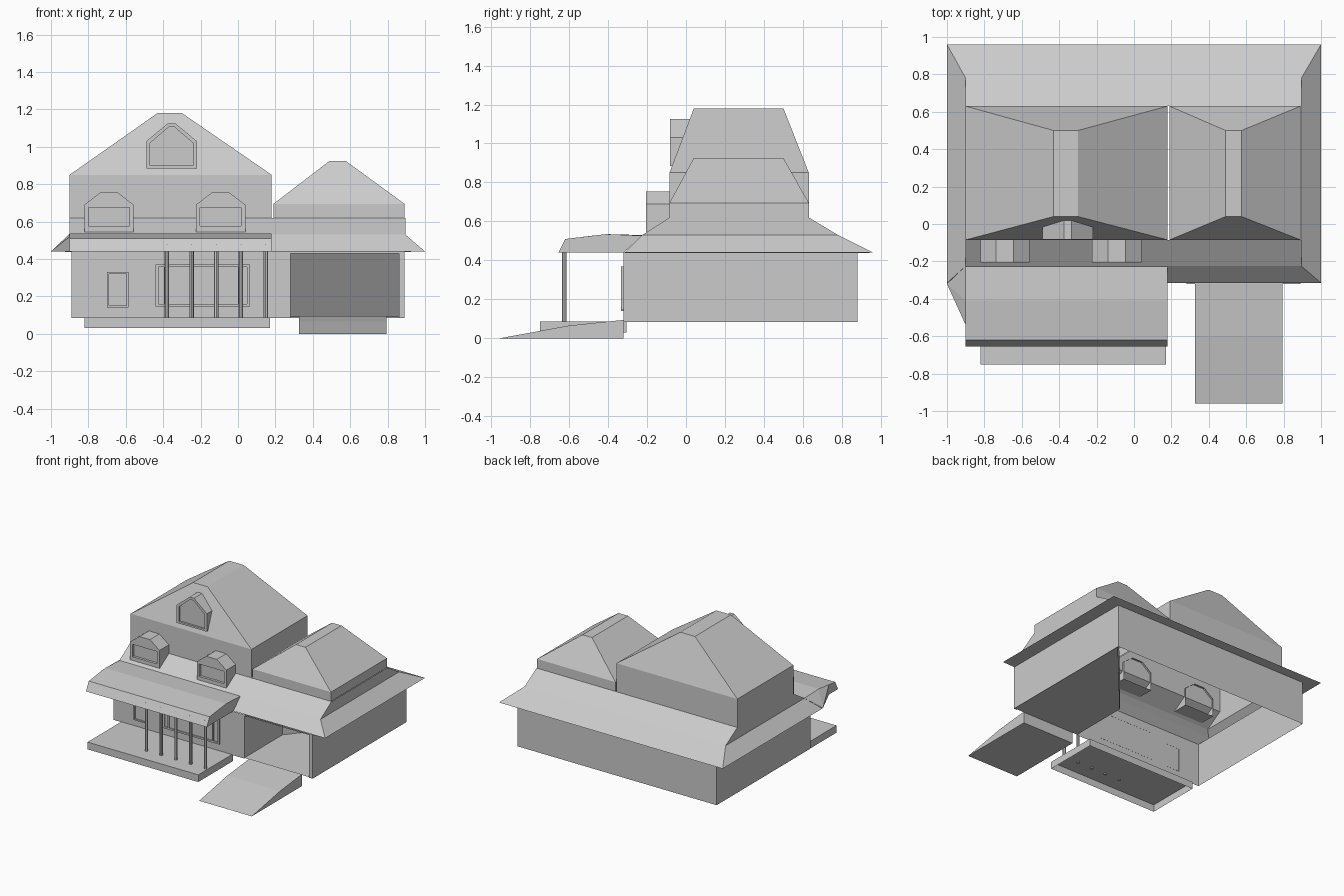
import bpy, bmesh

if "Cube" in bpy.data.objects:
    bpy.data.objects.remove(bpy.data.objects["Cube"])

def make(name, verts, faces):
    me = bpy.data.meshes.new(name)
    me.from_pydata(verts, [], faces)
    bm = bmesh.new()
    bm.from_mesh(me)
    bmesh.ops.recalc_face_normals(bm, faces=bm.faces)
    bm.to_mesh(me)
    bm.free()
    ob = bpy.data.objects.new(name, me)
    bpy.context.collection.objects.link(ob)
    return ob

def prism(name, prof, axis, lo, hi, start=True, end=True):
    """Extrude a 2D outline along x, y or z, with optional end caps."""
    put = {'x': lambda a, b, t: (t, a, b), 'y': lambda a, b, t: (a, t, b),
           'z': lambda a, b, t: (a, b, t)}[axis]
    n = len(prof)
    verts = [put(a, b, t) for t in (lo, hi) for a, b in prof]
    faces = [(i, (i + 1) % n, n + (i + 1) % n, n + i) for i in range(n)]
    if start:
        faces.append(tuple(range(n)))
    if end:
        faces.append(tuple(range(n, 2 * n)))
    return make(name, verts, faces)

def rect(x0, x1, z0, z1):
    return [(x0, z0), (x1, z0), (x1, z1), (x0, z1)]

# Ground floor walls: open shell, front with garage opening
B, E = 0.085, 0.44
make("ground_walls",
     [(x, y, z) for z in (B, E) for x, y in
      ((-.89, -.32), (-.89, .88), (.89, .88), (.89, -.32))],
     [(0, 1, 5, 4), (1, 2, 6, 5), (2, 3, 7, 6)])
front = [(-.89, B), (.28, B), (.28, .43), (.86, .43), (.86, B), (.89, B), (.89, E), (-.89, E)]
make("front_wall", [(x, -.32, z) for x, z in front], [tuple(range(8))])

# Garage floor and inner walls
plan = [(.89, -.32), (.28, -.32), (.28, .17), (.885, .87)]
make("garage_interior", [(x, y, z) for z in (.09, E) for x, y in plan],
     [(0, 1, 2, 3), (1, 2, 6, 5), (2, 3, 7, 6)])
prism("driveway_ramp", [(-.96, 0), (-.78, .033), (-.6, .066), (-.32, .095), (-.32, 0)],
      'x', .325, .795)

# Flared skirt roof: eave, knee and top loops
eave = [(-1, -.315), (1, -.315), (1, .96), (-1, .96)]
knee = [(-.9, -.225), (.895, -.225), (.895, .78), (-.9, .78)]
top = [(-.9, -.085), (.895, -.085), (.895, .63), (-.9, .63)]
soff = [(-.89, -.315), (.89, -.315), (.89, .88), (-.89, .88)]
verts = [(x, y, z) for loop, z in ((eave, E), (knee, .53), (top, .62), (soff, .438)) for x, y in loop]
faces = [(i, (i + 1) % 4, 4 + (i + 1) % 4, 4 + i) for i in range(4)]
faces += [(4, 5, 9, 8), (5, 6, 10, 9), (6, 7, 11, 10), (7, 4, 8, 11)]
faces += [(i, (i + 1) % 4, 12 + (i + 1) % 4, 12 + i) for i in (1, 2, 3)]
make("skirt_roof", verts, faces)

# Upper storeys with hipped roofs
def upper(name, x0, x1, zt, r0, r1, zr):
    y0, y1 = -.085, .63
    base = [(x0, y0), (x1, y0), (x1, y1), (x0, y1)]
    prism(name + "_upper_walls", base, 'z', .62, zt, False, False)
    ridge = [(r0, .04), (r1, .04), (r1, .5), (r0, .5)]
    v = [(x, y, zt) for x, y in base] + [(x, y, zr) for x, y in ridge]
    make(name + "_hip_roof", v,
         [(i, (i + 1) % 4, 4 + (i + 1) % 4, 4 + i) for i in range(4)] + [(4, 5, 6, 7)])

upper("left", -.9, .18, .85, -.43, -.30, 1.18)
upper("right", .19, .89, .695, .49, .575, .925)

# Porch roof with its left return
pr = [(-.655, E), (-.62, .51), (-.41, .535), (-.225, .527), (-.32, E)]
prism("porch_roof", pr, 'x', -.9, .18)
make("porch_roof_return", [(-1, -.32, E), (-.9, -.225, .53), (-.9, -.54, .52), (-.9, -.41, .535),
                           (-.9, -.54, E), (-.9, -.315, E)],
     [(0, 1, 3), (0, 3, 2), (0, 2, 4), (0, 4, 5)])

# Porch slab (hollow underneath) and posts
prism("porch_slab", [(-.82, -.75), (.17, -.75), (.17, -.305), (-.82, -.305)],
      'z', .03, B + .003, False, True)
for i in range(5):
    bpy.ops.mesh.primitive_cylinder_add(vertices=8, radius=.012, depth=.4,
                                        location=(-.38 + .132 * i, -.625, .28))
    bpy.context.object.name = "porch_post_%d" % (i + 1)

# Recessed frames: an outline, a smaller outline, and a pane pushed inwards
def framed(name, outer, inner, y, back, depth):
    n = len(outer)
    v = [(x, yy, z) for o, yy in ((outer, back), (outer, y), (inner, y), (inner, y + depth)) for x, z in o]
    f = [(k * n + i, k * n + (i + 1) % n, (k + 1) * n + (i + 1) % n, (k + 1) * n + i)
         for k in range(3) for i in range(n)]
    return make(name, v, f + [tuple(range(3 * n, 4 * n))])

framed("small_window", rect(-.70, -.585, .14, .33), rect(-.69, -.595, .15, .32), -.333, -.319, .01)
framed("large_window", rect(-.44, .063, .145, .37), rect(-.425, .048, .158, .357), -.333, -.319, .01)
for i, x in enumerate((-.39, .005)):
    prism("window_mullion_%d" % (i + 1), rect(x - .006, x + .006, .158, .357), 'y', -.332, -.32)

# Dormers: open-backed shells
def arch(cx, hw, z0, z1, tw, z2):
    return [(cx - hw, z0), (cx + hw, z0), (cx + hw, z1), (cx + tw, z2), (cx - tw, z2), (cx - hw, z1)]

for i, cx in enumerate((-.69, -.093)):
    # six-point inner loop keeps the window square-topped
    inner = [(cx - .11, .575), (cx + .11, .575), (cx + .11, .675),
             (cx + .05, .675), (cx - .05, .675), (cx - .11, .675)]
    framed("lower_dormer_%d" % (i + 1), arch(cx, .132, .545, .69, .047, .755), inner, -.205, -.07, .02)
framed("attic_dormer", arch(-.355, .135, .885, 1.03, .02, 1.125),
       arch(-.355, .115, .9, 1.02, .016, 1.105), -.083, .025, .015)
